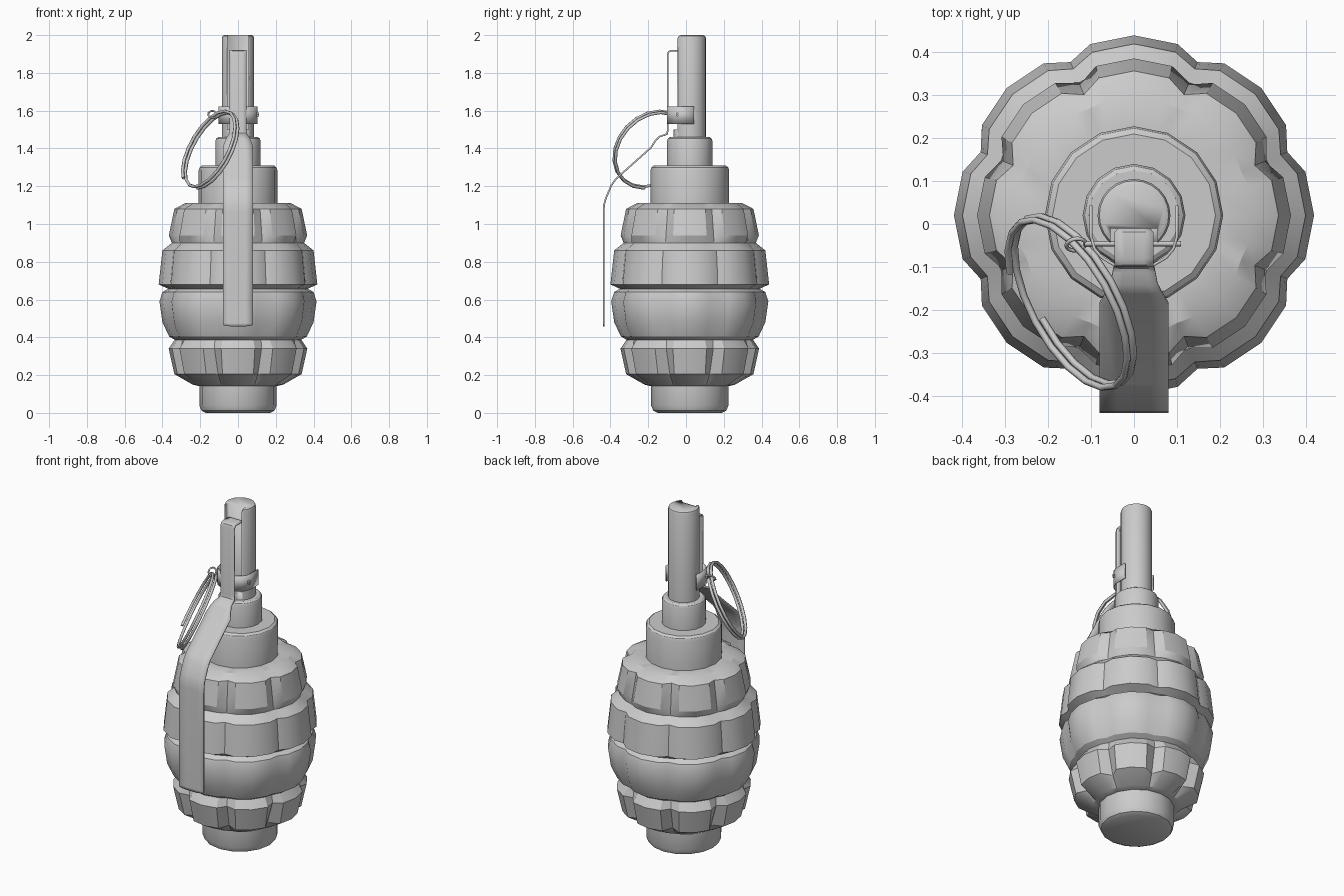
import bpy, bmesh, math
from math import sin, cos, pi, radians
from mathutils import Vector

if "Cube" in bpy.data.objects:
    bpy.data.objects.remove(bpy.data.objects["Cube"])

CY = 0.02  # y of the main axis


def finish(name, bm, smooth=30):
    bmesh.ops.recalc_face_normals(bm, faces=bm.faces)
    me = bpy.data.meshes.new(name)
    bm.to_mesh(me)
    bm.free()
    ob = bpy.data.objects.new(name, me)
    bpy.context.collection.objects.link(ob)
    bpy.ops.object.select_all(action='DESELECT')
    bpy.context.view_layer.objects.active = ob
    ob.select_set(True)
    bpy.ops.object.shade_smooth_by_angle(angle=radians(smooth))
    return ob


def skin(name, rings, smooth=30):
    """Closed rings of points joined by quads, capped at both ends."""
    bm = bmesh.new()
    vs = [[bm.verts.new(p) for p in r] for r in rings]
    n = len(vs[0])
    for a, b in zip(vs, vs[1:]):
        for i in range(n):
            j = (i + 1) % n
            bm.faces.new((a[i], a[j], b[j], b[i]))
    bm.faces.new(vs[0])
    bm.faces.new(vs[-1])
    return finish(name, bm, smooth)


def lathe(name, profile, n=16):
    return skin(name, [[(r * cos(2 * pi * i / n), CY + r * sin(2 * pi * i / n), z)
                        for i in range(n)] for r, z in profile])


def box(name, lo, hi):
    bm = bmesh.new()
    bmesh.ops.create_cube(bm, size=1)
    for v in bm.verts:
        v.co = [(a + b) / 2 + c * (b - a) for a, b, c in zip(lo, hi, v.co)]
    return finish(name, bm)


def strip(name, rows, thickness):
    """Sheet metal from pairs of edge points."""
    bm = bmesh.new()
    vs = [[bm.verts.new(p) for p in r] for r in rows]
    for a, b in zip(vs, vs[1:]):
        for i in range(len(a) - 1):
            bm.faces.new((a[i], a[i + 1], b[i + 1], b[i]))
    ob = finish(name, bm)
    m = ob.modifiers.new("thickness", 'SOLIDIFY')
    m.thickness = thickness
    m.offset = 0
    return ob


def tube(name, pts, normal, r, sides=6):
    """Round wire along points lying close to a plane with the given normal."""
    rings = []
    for i, p in enumerate(pts):
        t = (pts[min(i + 1, len(pts) - 1)] - pts[max(i - 1, 0)]).normalized()
        s = t.cross(normal).normalized()
        u = s.cross(t)
        rings.append([p + r * (cos(2 * pi * k / sides) * s + sin(2 * pi * k / sides) * u)
                      for k in range(sides)])
    return skin(name, rings, 65)


def coil(name, centre, normal, radius, wire, turns, pitch, n, start=0.0):
    nrm = Vector(normal).normalized()
    a = nrm.cross(Vector((0, 0, 1))).normalized()
    b = nrm.cross(a)
    pts = []
    for i in range(int(n * turns) + 1):
        t = i / n
        w = 2 * pi * t + start
        pts.append(Vector(centre) + radius * (cos(w) * a + sin(w) * b)
                   + nrm * pitch * (t - turns / 2))
    return tube(name, pts, nrm, wire)


# segmented body: eight lobes; each row is z, lobe radius, groove radius
rows = [(.14, .20, .20), (.15, .24, .23), (.205, .337, .275), (.34, .367, .325), (.387, .335, .32),
        (.405, .365, .345), (.48, .40, .372), (.59, .416, .385), (.64, .40, .375), (.657, .37, .36),
        (.68, .42, .387), (.77, .41, .38), (.86, .40, .37), (.90, .35, .335),
        (.94, .366, .33), (1.08, .337, .305), (1.11, .28, .27), (1.112, .2, .2)]
rings = []
for z, lobe, groove in rows:
    ring = []
    for k in range(8):
        for da, r in ((-22.5, groove), (-14.3, lobe * .982), (0, lobe), (14.3, lobe * .982)):
            a = radians(45 * k + da)
            ring.append((r * cos(a), CY + r * sin(a), z))
    rings.append(ring)
skin("body", rings, 32)

# base plug, neck and collar
lathe("base_plug", [(.17, 0), (.193, .012), (.205, .04), (.205, .16)])
lathe("neck", [(.208, 1.09), (.208, 1.285), (.203, 1.30), (.19, 1.31), (.05, 1.31)])
lathe("collar", [(.12, 1.30), (.12, 1.44), (.115, 1.453), (.105, 1.46), (.05, 1.46)])

# fuse rod with a slot cut down its front
rod = lathe("fuse_rod", [(.085, 1.45), (.085, 1.985), (.081, 1.995), (.072, 2.0)], 24)
cutter = box("slot_cutter", (-.055, -.2, 1.5), (.055, -.01, 2.1))
cutter.hide_render = True
cutter.hide_set(True)
m = rod.modifiers.new("slot", 'BOOLEAN')
m.object = cutter
m.solver = 'EXACT'

# lever: y, z, half width along its side profile
path = [(-.005, 1.90, .03), (-.02, 1.915, .045), (-.08, 1.918, .045), (-.092, 1.912, .045), (-.096, 1.90, .045),
        (-.096, 1.50, .045), (-.1, 1.478, .047), (-.112, 1.472, .05), (-.14, 1.463, .055),
        (-.16, 1.445, .065), (-.185, 1.405, .08), (-.37, 1.24, .08), (-.395, 1.205, .08),
        (-.425, 1.135, .08), (-.434, 1.10, .08), (-.436, 1.06, .08), (-.436, .475, .08)]
lever = [[(w * f, y, z) for f in (-1, -.5, .5, 1)] for y, z, w in path]
lever.append([(-.077, -.436, .464), (-.04, -.436, .458), (.04, -.436, .458), (.077, -.436, .464)])
strip("lever", lever, .009)

# clip wrapped round the front of the rod
half = [(.1, .043), (.1, -.03), (.092, -.058), (.075, -.078), (.045, -.096)]
outline = half + [(-x, y) for x, y in reversed(half)]
strip("clip", [[(x, y, 1.53), (x, y, 1.622)] for x, y in outline], .007)

# safety pin, its eye and the double-turn ring
X = Vector((1, 0, 0))
for i, dz in enumerate((-.005, .005)):
    tube("pin_leg_%d" % i, [Vector((-.115, -.046, 1.58 + dz)), Vector((.11, -.046, 1.58 + dz))],
         Vector((0, 0, 1)), .006)
coil("pin_eye", (-.135, -.048, 1.58), (.1, -.8, .6), .023, .005, 1, 0, 14)
coil("pull_ring", (-.145, -.182, 1.395), (.789, .435, -.435), .22, .0085, 1.9, .019, 20, 2.2)
